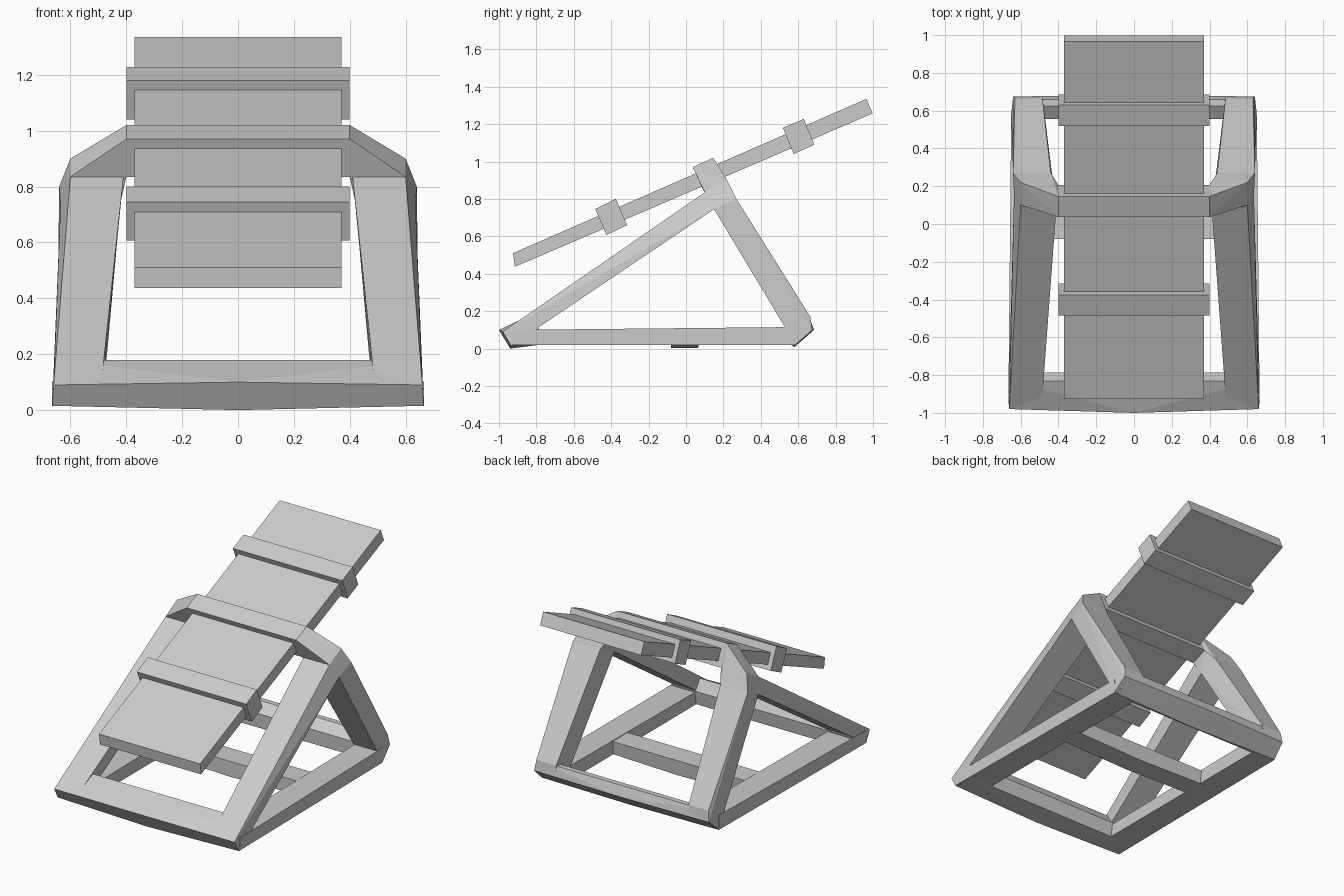
import bpy, bmesh


def solid(name, points, mirror=False):
    """Convex flat-faced solid through the given corner points."""
    bm = bmesh.new()
    for p in points:
        bm.verts.new(p)
    res = bmesh.ops.convex_hull(bm, input=bm.verts[:])
    loose = {g for g in res["geom_interior"] if isinstance(g, bmesh.types.BMVert)}
    bmesh.ops.delete(bm, geom=list(loose), context='VERTS')
    bmesh.ops.dissolve_limit(bm, angle_limit=0.005, verts=bm.verts[:], edges=bm.edges[:])
    bmesh.ops.recalc_face_normals(bm, faces=bm.faces[:])
    me = bpy.data.meshes.new(name)
    bm.to_mesh(me)
    bm.free()
    ob = bpy.data.objects.new(name, me)
    bpy.context.collection.objects.link(ob)
    if mirror:
        ob.modifiers.new("Mirror", 'MIRROR').use_mirror_merge = False
    return ob


def across(name, profile, half):
    """Side profile (y, z) extruded symmetrically along x."""
    return solid(name, [(s * half, y, z) for s in (-1, 1) for y, z in profile])


# tilted board and its bands
across("board", [(-0.925, 0.51), (-0.915, 0.437), (0.998, 1.257), (0.965, 1.335)], 0.37)
across("lower_band", [(-0.485, 0.745), (-0.375, 0.80), (-0.315, 0.66), (-0.425, 0.607)], 0.40)
across("upper_band", [(0.518, 1.18), (0.63, 1.228), (0.686, 1.09), (0.576, 1.04)], 0.40)
across("arch_top", [(0.036, 0.97), (0.146, 1.02), (0.206, 0.88), (0.098, 0.835)], 0.40)

# chamfered shoulders joining the arch to the legs
knee = [(0.635, 0.15, 0.745), (0.42, 0.15, 0.745)]
front_top = [(0.60, 0.10, 0.835), (0.41, 0.10, 0.835)]
rear_top = [(0.64, 0.27, 0.80), (0.44, 0.27, 0.80)]
solid("arch_shoulder", knee + front_top + rear_top + [
    (0.40, 0.036, 0.97), (0.40, 0.146, 1.02), (0.60, 0.22, 0.90),
    (0.40, 0.206, 0.88), (0.40, 0.098, 0.835)], True)

# sloping legs
solid("front_leg", knee + front_top + [
    (0.66, -0.98, 0.09), (0.49, -0.98, 0.09),
    (0.665, -0.935, 0.015), (0.49, -0.935, 0.015)], True)
solid("rear_leg", knee + rear_top + [
    (0.63, 0.665, 0.17), (0.485, 0.665, 0.17), (0.64, 0.675, 0.10),
    (0.485, 0.675, 0.10), (0.65, 0.585, 0.02), (0.485, 0.585, 0.02)], True)

# floor rails along the sides
solid("side_rail", [(x, y, z) for y, outer in ((-0.93, 0.665), (0.585, 0.65))
                    for x in (0.485, outer)
                    for z in (0.018, 0.10 if y < 0 else 0.115)], True)


# crossbars, slightly bowed outwards at the middle
def bowed_bar(name, ends, middle, half):
    pts = [(s * half, y, z) for s in (-1, 1) for y, z in ends]
    return solid(name, pts + [(0, y, z) for y, z in middle])


bowed_bar("front_bar", [(-0.98, 0.09), (-0.83, 0.18), (-0.785, 0.11),
                        (-0.80, 0.018), (-0.935, 0.015)],
          [(-1.0, 0.10), (-0.94, 0.0)], 0.655)
bowed_bar("rear_bar", [(0.555, 0.115), (0.625, 0.165), (0.66, 0.165),
                       (0.675, 0.10), (0.585, 0.018), (0.56, 0.02)],
          [(0.685, 0.10), (0.58, 0.008)], 0.625)
bowed_bar("middle_bar", [(-0.08, 0.105), (0.075, 0.105), (0.065, 0.017), (-0.08, 0.017)],
          [(-0.08, 0.003), (0.065, 0.003)], 0.52)
